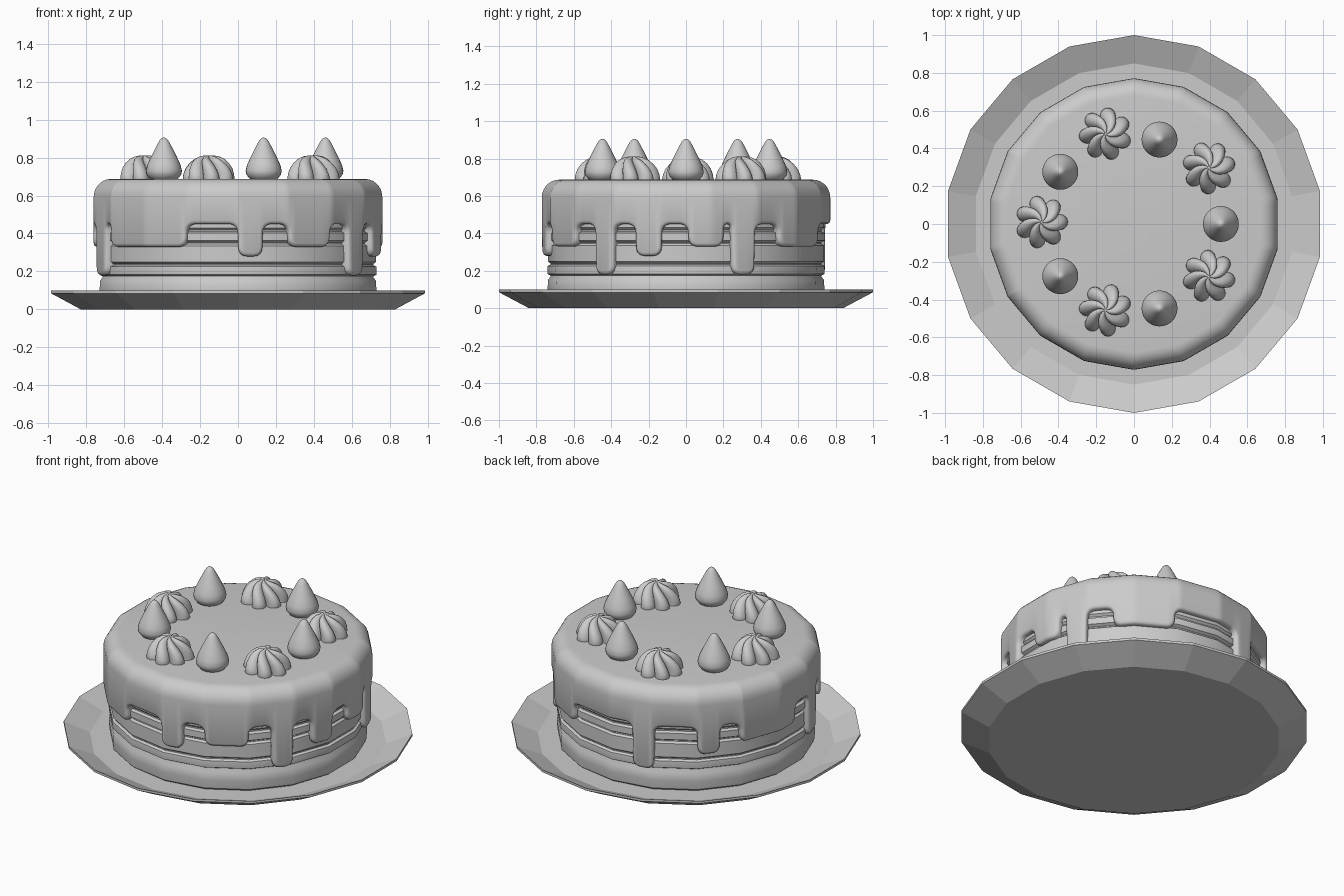
import bpy, bmesh, math
from mathutils import Vector

if "Cube" in bpy.data.objects:
    bpy.data.objects.remove(bpy.data.objects["Cube"])

SIDES = 18


def finish(name, verts, faces, smooth=None):
    me = bpy.data.meshes.new(name)
    me.from_pydata(verts, [], faces)
    bm = bmesh.new()
    bm.from_mesh(me)
    bmesh.ops.recalc_face_normals(bm, faces=bm.faces)
    bm.to_mesh(me)
    bm.free()
    ob = bpy.data.objects.new(name, me)
    bpy.context.collection.objects.link(ob)
    if smooth:
        bpy.ops.object.select_all(action='DESELECT')
        bpy.context.view_layer.objects.active = ob
        ob.select_set(True)
        bpy.ops.object.shade_smooth_by_angle(angle=math.radians(smooth))
    return ob


def skin(rings):
    """Join equal closed rings with quads and cap both ends."""
    n = len(rings[0])
    verts = [p for ring in rings for p in ring]
    faces = [(k * n + i, k * n + (i + 1) % n, (k + 1) * n + (i + 1) % n, (k + 1) * n + i)
             for k in range(len(rings) - 1) for i in range(n)]
    faces += [tuple(range(n)), tuple(range((len(rings) - 1) * n, len(rings) * n))]
    return verts, faces


def lathe(name, profile, n, smooth=None, at=(0, 0)):
    def pt(r, z, i):
        a = 2 * math.pi * i / n
        return (at[0] + r * math.sin(a), at[1] - r * math.cos(a), z)
    return finish(name, *skin([[pt(r, z, i) for i in range(n)] for r, z in profile]), smooth)


# Plate: faceted dish
lathe("plate", [(0.3, 0), (0.84, 0), (1, 0.085), (1, 0.10), (0.85, 0.035), (0.3, 0.035)], SIDES)

# Sponge layers with cream bands between grooves
lathe("cake_layers", [
    (0.71, 0.03), (0.735, 0.05), (0.74, 0.10), (0.738, 0.15), (0.725, 0.168),
    (0.725, 0.175), (0.74, 0.183), (0.742, 0.205), (0.74, 0.225), (0.725, 0.233),
    (0.725, 0.24), (0.738, 0.25), (0.738, 0.335), (0.725, 0.345), (0.725, 0.352),
    (0.742, 0.362), (0.742, 0.402), (0.725, 0.41), (0.725, 0.418), (0.738, 0.43),
    (0.738, 0.62)], SIDES, 40)

# Icing: (end angle from the front, height of the lower edge)
DRIPS = [(10, .28), (20.5, .45), (39.5, .33), (50, .45), (59.5, .18), (69, .45), (80, .28),
         (91, .45), (105.5, .33), (109, .45), (119, .18), (131, .45), (158, .33), (191, .45),
         (201, .18), (220, .45), (230, .28), (239, .45), (271, .33), (282, .45), (293.5, .18),
         (299, .45), (339, .33), (360, .45)]
R = 0.765
ARC = R * math.pi / 180          # length of one degree along the wall


def drip_outline():
    corners = []
    for i, (a, z) in enumerate(DRIPS):
        z2 = DRIPS[(i + 1) % len(DRIPS)][1]
        corners += [Vector((a * ARC - 0.003, z)), Vector((a * ARC + 0.003, z2))]
    n, full, pts = len(corners), Vector((360 * ARC, 0)), []
    for i, c in enumerate(corners):
        prev = corners[i - 1] - (full if i == 0 else full * 0)
        nxt = corners[(i + 1) % n] + (full if i == n - 1 else full * 0)
        d1, d2 = prev - c, nxt - c
        f = min(0.045, d1.length * 0.48, d2.length * 0.48)
        p, q = c + d1.normalized() * f, c + d2.normalized() * f
        for k in range(6):       # rounded corner
            t = k / 5
            w = 0.83 * 2 * t * (1 - t)
            b0, b2 = (1 - t) ** 2, t * t
            pts.append((p * b0 + c * w + q * b2) / (b0 + w + b2))
        f2 = min(0.045, d2.length * 0.48)
        end = nxt - d2.normalized() * f2
        steps = int((end - q).length / (1.5 * ARC))
        pts += [q.lerp(end, k / (steps + 1)) for k in range(1, steps + 1)]
    return pts


def on_wall(r, s, z):
    deg = s / ARC
    rr = r * math.cos(math.radians(10)) / math.cos(math.radians(deg % 20 - 10))
    a = math.radians(deg)
    return (rr * math.sin(a), -rr * math.cos(a), z)


outline = drip_outline()
full = Vector((360 * ARC, 0))
normals = []
for i in range(len(outline)):
    a = outline[i - 1] - (full if i == 0 else full * 0)
    b = outline[(i + 1) % len(outline)] + (full if i == len(outline) - 1 else full * 0)
    t = (b - a).normalized()
    normals.append(Vector((-t.y, t.x)))


def rim(r, inset):
    return [on_wall(r, *(p + m * inset)) for p, m in zip(outline, normals)]


columns = [(p + m * 0.018).x for p, m in zip(outline, normals)]
rings = []
for k in range(8):               # rounded shoulder
    t = math.radians(90 * k / 7)
    rings.append([on_wall(0.68 + 0.092 * math.sin(t), s, 0.59 + 0.097 * math.cos(t)) for s in columns])
rings += [rim(0.772, 0.018), rim(0.767, 0.006), rim(0.757, 0), rim(0.72, 0)]
verts, faces = skin(rings)
finish("icing", verts, faces[:-1], 50)

# Toppings: pointed drops and twisted cream swirls around the top
DROP = [(0.05, 0.675), (0.075, 0.69), (0.091, 0.71), (0.095, 0.73), (0.088, 0.76), (0.07, 0.80),
        (0.05, 0.84), (0.032, 0.875), (0.021, 0.893), (0.011, 0.902), (0.003, 0.905)]
SWIRL = [(0.135, 0.675), (0.14, 0.69), (0.136, 0.715), (0.124, 0.745), (0.104, 0.772),
         (0.08, 0.793), (0.052, 0.806), (0.026, 0.811), (0.006, 0.812)]


def swirl(name, cx, cy, turn):
    n, rings = 84, []
    for r, z in SWIRL:
        ring = []
        twist = turn + 0.9 * (r / 0.14)
        for i in range(n):
            a = 2 * math.pi * i / n
            lobe = abs(math.sin(3.5 * a)) ** 0.7      # seven piped ridges
            rr = r * (0.68 + 0.32 * lobe)
            zz = z - 0.014 * (1 - lobe) * min(1, r / 0.06)
            ring.append((cx + rr * math.cos(a + twist), cy + rr * math.sin(a + twist), zz))
        rings.append(ring)
    finish(name, *skin(rings), 60)


for k in range(5):
    a = math.radians(72 * k)
    lathe(f"drop_{k + 1}", DROP, 28, 60, (0.47 * math.cos(a) - 0.01, 0.47 * math.sin(a)))
    b = a + math.radians(36)
    swirl(f"cream_swirl_{k + 1}", 0.49 * math.cos(b), 0.49 * math.sin(b) + 0.01, b)
